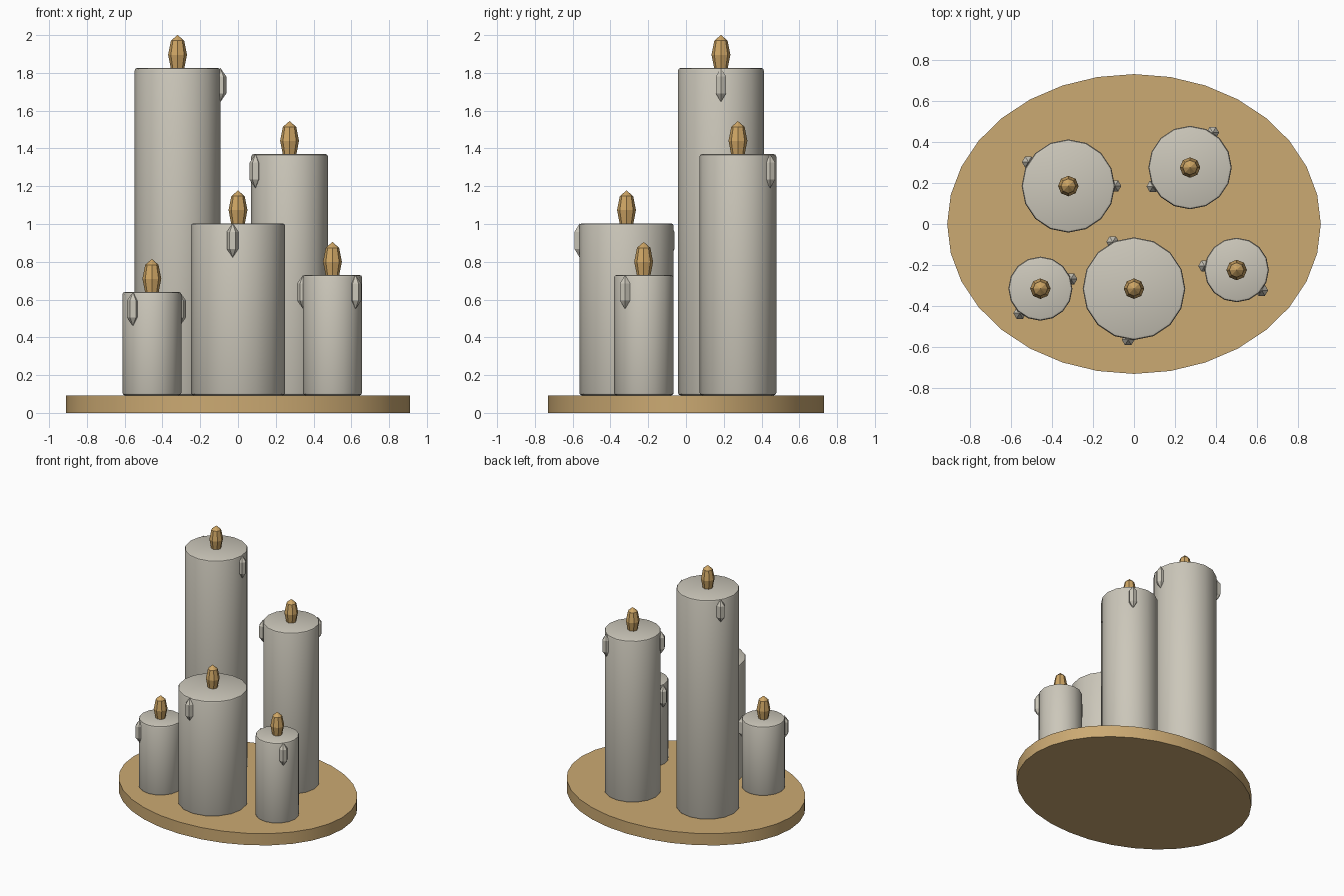
import bpy, bmesh, math

if "Cube" in bpy.data.objects:
    bpy.data.objects.remove(bpy.data.objects["Cube"])


def material(name, rgb):
    m = bpy.data.materials.new(name)
    m.diffuse_color = (*rgb, 1)
    m.use_nodes = True
    m.node_tree.nodes["Principled BSDF"].inputs["Base Color"].default_value = m.diffuse_color
    return m


WAX = material("grey wax", (0.60, 0.57, 0.49))
WOOD = material("tan wood", (0.60, 0.40, 0.17))
GOLD = material("gold flame", (0.62, 0.38, 0.13))


def lathe(name, profile, sides, loc, mat, smooth=None, y_scale=1.0):
    """Spin (radius, z) points from bottom to top into a closed solid."""
    bm = bmesh.new()
    rings = []
    for r, z in profile:
        if r == 0:
            rings.append([bm.verts.new((0, 0, z))])
        else:
            angles = [2 * math.pi * i / sides for i in range(sides)]
            rings.append([bm.verts.new((r * math.cos(a), r * math.sin(a) * y_scale, z))
                          for a in angles])
    for lo, hi in zip(rings, rings[1:]):
        for i in range(sides):
            j = (i + 1) % sides
            if len(lo) == 1:
                bm.faces.new((lo[0], hi[j], hi[i]))
            elif len(hi) == 1:
                bm.faces.new((lo[i], lo[j], hi[0]))
            else:
                bm.faces.new((lo[i], lo[j], hi[j], hi[i]))
    if len(rings[0]) > 1:
        bm.faces.new(rings[0][::-1])
    if len(rings[-1]) > 1:
        bm.faces.new(rings[-1])
    me = bpy.data.meshes.new(name)
    bm.to_mesh(me)
    bm.free()
    me.materials.append(mat)
    ob = bpy.data.objects.new(name, me)
    ob.location = loc
    bpy.context.collection.objects.link(ob)
    if smooth:
        bpy.ops.object.select_all(action='DESELECT')
        ob.select_set(True)
        bpy.context.view_layer.objects.active = ob
        bpy.ops.object.shade_smooth_by_angle(angle=math.radians(smooth))
    return ob


def ellipsoid(r, h, rings):
    """Profile of a coarse stretched sphere."""
    pts = [(r * math.sin(math.pi * k / rings), -h * math.cos(math.pi * k / rings))
           for k in range(1, rings)]
    return [(0, -h)] + pts + [(0, h)]


# oval tray
BASE = 0.093
lathe("tray", [(0.91, 0), (0.91, BASE)], 32, (0, 0, 0), WOOD, 30, 0.73 / 0.91)

# candles: x, y, radius, top height, drip angles
candles = {
    "tall_candle": (-0.32, 0.185, 0.227, 1.826, (0, 149)),
    "back_candle": (0.273, 0.275, 0.203, 1.37, (207, 57)),
    "front_candle": (0.0, -0.315, 0.25, 1.003, (263.5, 114.5)),
    "left_small_candle": (-0.456, -0.315, 0.156, 0.64, (17.5, 230)),
    "right_small_candle": (0.5, -0.224, 0.157, 0.73, (173, -39)),
}
B = 0.013  # rounded rim size
for name, (x, y, r, top, drips) in candles.items():
    h = top - BASE
    k = B * 0.3
    body = [(r - B, 0), (r - k, k), (r, B), (r, h - B), (r - k, h - k), (r - B, h)]
    lathe(name, body, 16, (x, y, BASE), WAX, 40)
    # flame sunk slightly into the wax
    lathe(name + "_flame", ellipsoid(0.05, 0.105, 4), 8, (x, y, top + 0.07), GOLD)
    # wax drips hanging from the rim
    for i, deg in enumerate(drips):
        a = math.radians(deg)
        lathe(f"{name}_drip_{i + 1}", ellipsoid(0.036, 0.09, 3), 6,
              (x + r * math.cos(a), y + r * math.sin(a), top - 0.09), WAX)
